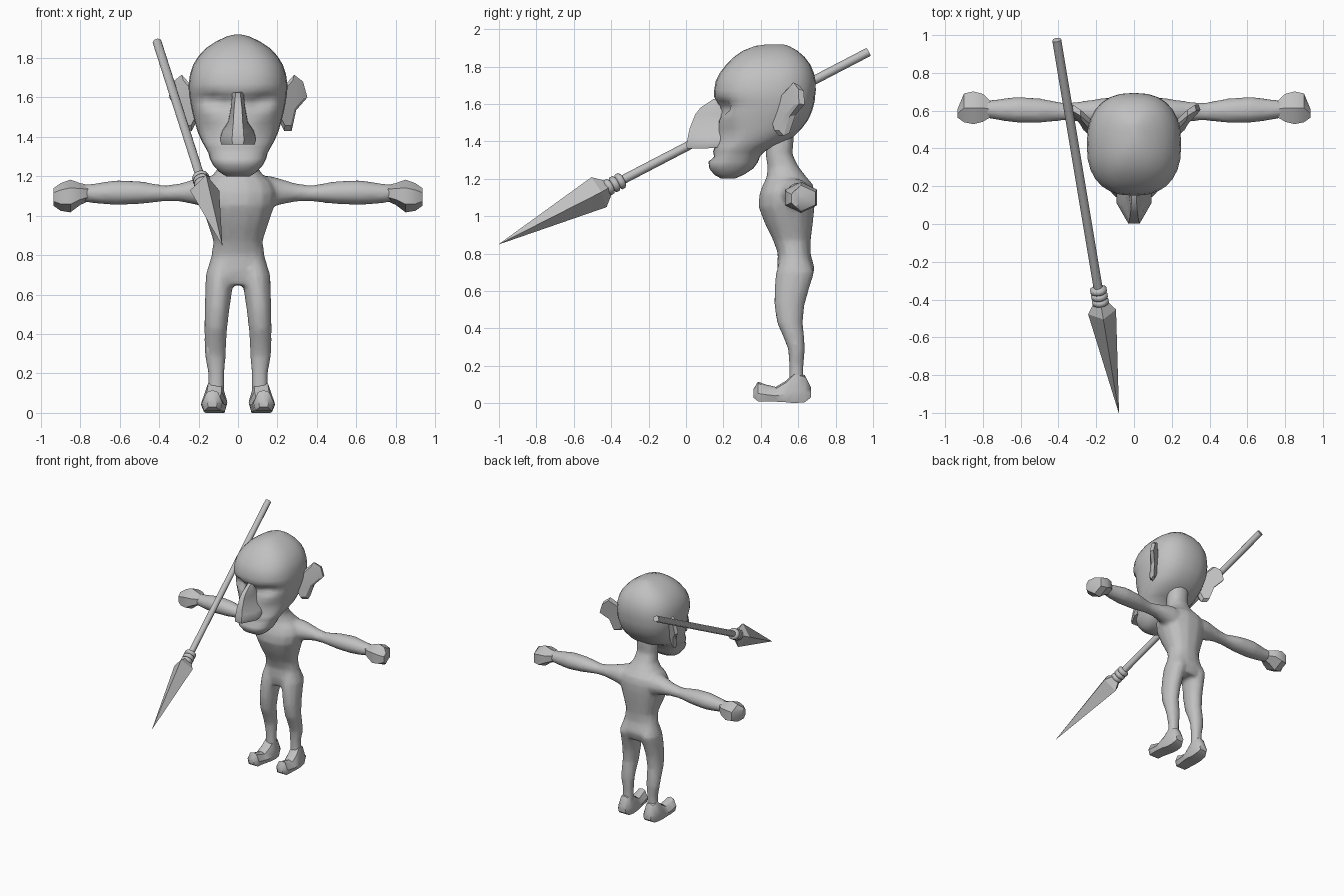
import bpy, bmesh, math
from mathutils import Vector

grey = bpy.data.materials.new("clay_grey")
grey.diffuse_color = (0.53, 0.53, 0.53, 1)


def add_loft(bm, rings):
    """Skin a list of equal-length rings into a closed tube."""
    vs = [[bm.verts.new(p) for p in r] for r in rings]
    n = len(vs[0])
    for a, b in zip(vs, vs[1:]):
        for i in range(n):
            j = (i + 1) % n
            bm.faces.new((a[i], a[j], b[j], b[i]))
    bm.faces.new(vs[0])
    bm.faces.new(vs[-1])


def finish(name, bm, angle=50):
    bmesh.ops.recalc_face_normals(bm, faces=bm.faces)
    me = bpy.data.meshes.new(name)
    bm.to_mesh(me)
    bm.free()
    me.materials.append(grey)
    ob = bpy.data.objects.new(name, me)
    bpy.context.collection.objects.link(ob)
    bpy.ops.object.select_all(action='DESELECT')
    ob.select_set(True)
    bpy.context.view_layer.objects.active = ob
    if angle:
        bpy.ops.object.shade_smooth_by_angle(angle=math.radians(angle))
    return ob


def oval(c, u, v, n, power=1.0, turn=0.0):
    """Closed ring around c spanned by half-axes u and v."""
    f = lambda t: math.copysign(abs(t) ** power, t)
    c, u, v = Vector(c), Vector(u), Vector(v)
    return [c + u * f(math.cos(a)) + v * f(math.sin(a))
            for a in (math.tau * i / n + turn for i in range(n))]


def level(z, yf, yb, hw, n=14, power=0.9):
    return oval((0, (yf + yb) / 2, z), (hw, 0, 0), (0, (yb - yf) / 2, 0), n, power)


# Body: torso with neck, arms and legs fused into one skin
bm = bmesh.new()
add_loft(bm, [level(*r) for r in (
    (.65, .50, .67, .11), (.72, .485, .69, .157), (.80, .49, .667, .135), (.87, .465, .668, .125),
    (.96, .42, .68, .155), (1.05, .385, .69, .185), (1.12, .39, .692, .195), (1.17, .41, .68, .175),
    (1.21, .43, .645, .125), (1.26, .435, .605, .09), (1.33, .425, .57, .08), (1.45, .43, .58, .08))])
for s in (1, -1):
    add_loft(bm, [oval((s * x, y, z), (0, ry, 0), (0, 0, rz), 12) for x, y, z, ry, rz in (
        (.04, .57, 1.10, .09, .08), (.15, .58, 1.12, .09, .085), (.21, .59, 1.122, .07, .068),
        (.29, .595, 1.118, .053, .047), (.37, .595, 1.113, .047, .040), (.50, .60, 1.117, .066, .059),
        (.62, .605, 1.117, .07, .064), (.72, .605, 1.113, .056, .052), (.82, .61, 1.115, .042, .038))])
    add_loft(bm, [oval((s * x, y, z), (rx, 0, 0), (0, ry, 0), 12) for z, x, y, rx, ry in (
        (.80, .07, .58, .06, .07), (.70, .088, .584, .077, .104), (.62, .098, .567, .069, .095),
        (.53, .106, .553, .064, .083), (.43, .112, .555, .058, .07), (.36, .114, .575, .056, .058),
        (.29, .115, .591, .054, .046), (.20, .110, .59, .042, .039), (.14, .110, .59, .042, .039),
        (.06, .115, .59, .05, .045))])
body = finish("body", bm, 0)
m = body.modifiers.new("fuse", 'REMESH')
m.mode, m.voxel_size, m.use_smooth_shade = 'VOXEL', .013, True
m = body.modifiers.new("soften", 'SMOOTH')
m.factor, m.iterations = .5, 6
m = body.modifiers.new("simplify", 'DECIMATE')
m.ratio = .25
for name in [m.name for m in body.modifiers]:
    bpy.ops.object.modifier_apply(modifier=name)
bpy.ops.object.shade_smooth()

# Hands (faceted fists) and feet with curled toes
for s, side in ((1, "left"), (-1, "right")):
    bm = bmesh.new()
    add_loft(bm, [oval((s * x, y, z), (0, ry, 0), (0, 0, rz), 6, 1, math.pi / 6) for x, y, z, ry, rz in (
        (.755, .607, 1.115, .045, .04), (.80, .615, 1.11, .085, .055), (.85, .615, 1.10, .10, .083),
        (.90, .615, 1.095, .088, .07), (.935, .585, 1.095, .025, .045))])
    finish(side + "_hand", bm, 35)
    bm = bmesh.new()
    rings = []
    for y, x, lo, hi, w in (
            (.36, .13, .03, .075, .025), (.385, .13, .01, .115, .052), (.425, .13, .01, .10, .056),
            (.48, .125, .008, .087, .062), (.535, .12, .005, .12, .066), (.58, .117, 0, .165, .06),
            (.635, .115, .005, .15, .054), (.668, .115, .03, .085, .035)):
        mid = lo + (hi - lo) * .4
        rings.append([(s * (x + w * a), y, z) for a, z in (
            (-.8, lo), (.8, lo), (1, mid), (.55, hi - .01), (0, hi), (-.55, hi - .01), (-1, mid))])
    add_loft(bm, rings)
    finish(side + "_foot", bm, 40)

# Head: skull and jaw, with brow hollows and a mouth crease
bm = bmesh.new()
add_loft(bm, [level(*r, n=28, power=.82) for r in (
    (1.20, .19, .26, .06), (1.222, .15, .31, .095), (1.255, .125, .36, .125), (1.29, .12, .385, .143),
    (1.318, .15, .395, .15), (1.345, .145, .42, .165), (1.375, .155, .47, .182), (1.42, .165, .57, .203),
    (1.47, .17, .62, .218), (1.51, .172, .65, .228), (1.54, .172, .665, .235), (1.565, .172, .675, .24),
    (1.59, .17, .682, .244), (1.615, .16, .688, .248), (1.64, .15, .69, .25), (1.67, .15, .694, .25),
    (1.72, .158, .693, .243), (1.765, .18, .684, .228), (1.81, .215, .665, .20), (1.85, .255, .635, .162),
    (1.885, .305, .595, .11), (1.91, .37, .55, .055), (1.918, .43, .52, .02))])
for v in bm.verts:
    x, y, z = abs(v.co.x), v.co.y, v.co.z
    if y < .36:
        socket = math.exp(-((x - .11) / .065) ** 2 - ((z - 1.575 - .25 * (x - .1)) / .035) ** 2)
        cheek = math.exp(-((x - .15) / .06) ** 2 - ((z - 1.43) / .06) ** 2)
        v.co.y += .05 * socket + .025 * cheek
finish("head", bm, 60)

# Nose: narrow bridge widening to flat-bottomed nostrils
bm = bmesh.new()
add_loft(bm, [[(-wb, .21, z + .01), (-wb, yb, z), (-wf, yf, z), (wf, yf, z), (wb, yb, z), (wb, .21, z + .01)]
              for z, yf, yb, wf, wb in (
    (1.625, .145, .17, .012, .03), (1.58, .078, .15, .016, .032), (1.545, .05, .14, .02, .036),
    (1.47, .02, .13, .024, .05), (1.425, .01, .12, .028, .08), (1.385, .002, .11, .03, .092),
    (1.362, .005, .11, .028, .085))])
finish("nose", bm, 45)

# Ears: thick pointed plates leaning back
outline = ((.20, 1.62), (.245, 1.67), (.285, 1.715), (.33, 1.68), (.352, 1.60), (.295, 1.535),
           (.272, 1.43), (.235, 1.43), (.20, 1.50))
for s, side in ((1, "left"), (-1, "right")):
    bm = bmesh.new()
    rings = []
    for shrink, off in ((.8, -.025), (1, .0), (.9, .03)):
        rings.append([(s * (.25 + (x - .25) * shrink),
                       .50 + .7 * (x - .24) + .15 * (z - 1.43) + off,
                       1.57 + (z - 1.57) * shrink) for x, z in outline])
    add_loft(bm, rings)
    finish(side + "_ear", bm, 25)

# Spear: shaft, three binding rings and a four-sided head
butt, tip = Vector((-.41, .98, 1.88)), Vector((-.08, -1, .85))
axis = (tip - butt).normalized()
across = axis.cross(Vector((0, 0, 1))).normalized()
up = across.cross(axis)


def spear_ring(y, ra, ru, n):
    c = butt + (tip - butt) * ((.98 - y) / 1.98)
    return oval(c, across * ra, up * ru, n)


bm = bmesh.new()
add_loft(bm, [spear_ring(y, .024, .024, 8) for y in (.975, -.45)])
finish("spear_shaft", bm, 50)
for i in range(3):
    bm = bmesh.new()
    y0 = -.352 - .03 * i
    add_loft(bm, [spear_ring(y0 + dy, r, r, 12) for dy, r in (
        (.017, .03), (.009, .044), (-.009, .044), (-.017, .03))])
    finish("spear_binding_%d" % (i + 1), bm, 60)
bm = bmesh.new()
add_loft(bm, [spear_ring(y, a, u, 4) for y, a, u in (
    (-.415, .038, .04), (-.465, .075, .09), (-.999, .001, .001))])
finish("spear_head", bm, 20)
